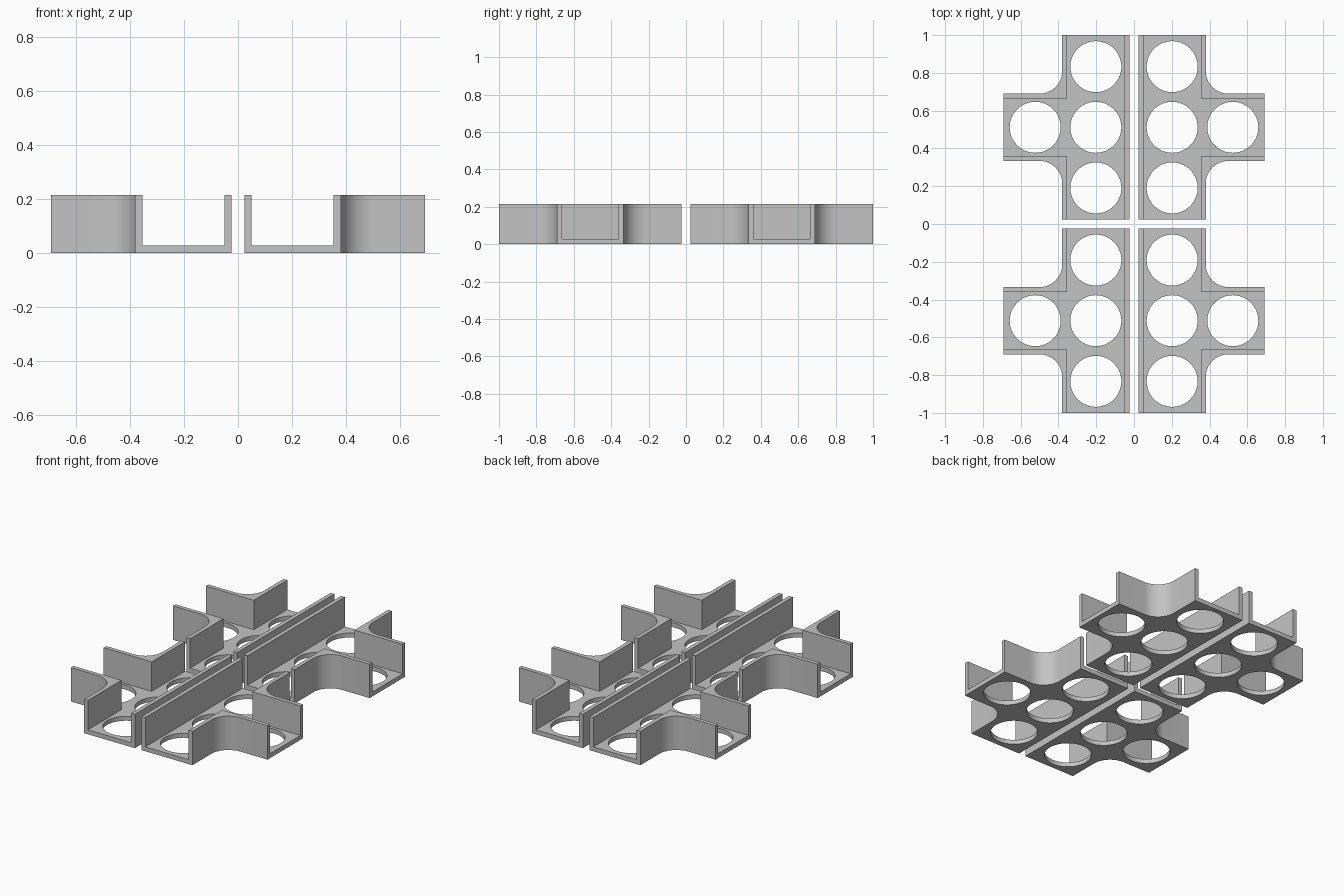
import bpy, bmesh
from math import pi, sin, cos
from mathutils import Matrix, Vector

old = bpy.data.objects.get("Cube")
if old:
    bpy.data.objects.remove(old, do_unlink=True)

# Sizes of one tray, in the +x +y quarter
GAP, SIDE, ARM_END, END = 0.024, 0.38, 0.691, 1.0
MID = (GAP + END) / 2          # centre line of the side arm
HALF = 0.178                   # half width of the side arm
WALL, FLOOR, HEIGHT = 0.026, 0.028, 0.215
FILLET = 0.12
HOLE_R, PITCH, HOLE_X = 0.135, 0.321, 0.202

grey = bpy.data.materials.new("light grey")
grey.use_nodes = True
colour = (0.55, 0.55, 0.55, 1)
grey.diffuse_color = colour
grey.node_tree.nodes["Principled BSDF"].inputs["Base Color"].default_value = colour


def add_object(name, mesh):
    ob = bpy.data.objects.new(name, mesh)
    bpy.context.collection.objects.link(ob)
    return ob


def prisms(name, outlines, z0, z1):
    """Upright solids from a list of plan outlines."""
    bm = bmesh.new()
    for pts in outlines:
        face = bm.faces.new([bm.verts.new((x, y, z0)) for x, y in pts])
        top = bmesh.ops.extrude_face_region(bm, geom=[face])["geom"]
        verts = [v for v in top if isinstance(v, bmesh.types.BMVert)]
        bmesh.ops.translate(bm, verts=verts, vec=Vector((0, 0, z1 - z0)))
    bmesh.ops.recalc_face_normals(bm, faces=bm.faces)
    mesh = bpy.data.meshes.new(name)
    bm.to_mesh(mesh)
    bm.free()
    return add_object(name, mesh)


def arc(cx, cy, r, start, end, steps):
    angles = [start + (end - start) * i / steps for i in range(steps + 1)]
    return [(cx + r * cos(a), cy + r * sin(a)) for a in angles]


def cut(target, cutter):
    cutter.hide_render = True
    mod = target.modifiers.new("cut", 'BOOLEAN')
    mod.operation, mod.solver, mod.object = 'DIFFERENCE', 'EXACT', cutter
    bpy.ops.object.select_all(action='DESELECT')
    bpy.context.view_layer.objects.active = target
    target.select_set(True)
    bpy.ops.object.modifier_apply(modifier=mod.name)
    bpy.data.objects.remove(cutter, do_unlink=True)


# Tee-shaped block with rounded inside corners
cx = SIDE + FILLET
lower = arc(cx, MID - HALF - FILLET, FILLET, pi, pi / 2, 16)
upper = arc(cx, MID + HALF + FILLET, FILLET, 3 * pi / 2, pi, 16)
outline = ([(GAP, GAP), (SIDE, GAP)] + lower
           + [(ARM_END, MID - HALF), (ARM_END, MID + HALF)]
           + upper + [(SIDE, END), (GAP, END)])
tray = prisms("back_left_tray", [outline], 0, HEIGHT)

# Square-cornered channel, open at all three ends
inner, outer, h = GAP + WALL, SIDE - WALL, HALF - WALL
channel = [(inner, GAP - 0.1), (outer, GAP - 0.1), (outer, MID - h),
           (ARM_END + 0.1, MID - h), (ARM_END + 0.1, MID + h),
           (outer, MID + h), (outer, END + 0.1), (inner, END + 0.1)]
cut(tray, prisms("channel_cutter", [channel], FLOOR, HEIGHT + 0.1))

# Round holes: three along the channel and one in the arm
centres = [(HOLE_X, MID + PITCH * k) for k in (-1, 0, 1)] + [(HOLE_X + PITCH, MID)]
circles = [arc(x, y, HOLE_R, 0, 2 * pi, 64)[:-1] for x, y in centres]
cut(tray, prisms("hole_cutter", circles, -0.1, FLOOR + 0.05))

tray.data.materials.clear()
tray.data.materials.append(grey)
for poly in tray.data.polygons:
    poly.material_index = 0

# Mirrored trays in the other quarters
trays = [tray]
for name, sx, sy in (("back_right_tray", -1, 1), ("front_left_tray", 1, -1),
                     ("front_right_tray", -1, -1)):
    mesh = tray.data.copy()
    mesh.transform(Matrix.Diagonal((sx, sy, 1, 1)))
    if sx * sy < 0:
        mesh.flip_normals()
    trays.append(add_object(name, mesh))

bpy.ops.object.select_all(action='DESELECT')
for ob in trays:
    ob.select_set(True)
bpy.context.view_layer.objects.active = tray
bpy.ops.object.shade_smooth_by_angle(angle=pi / 6)
